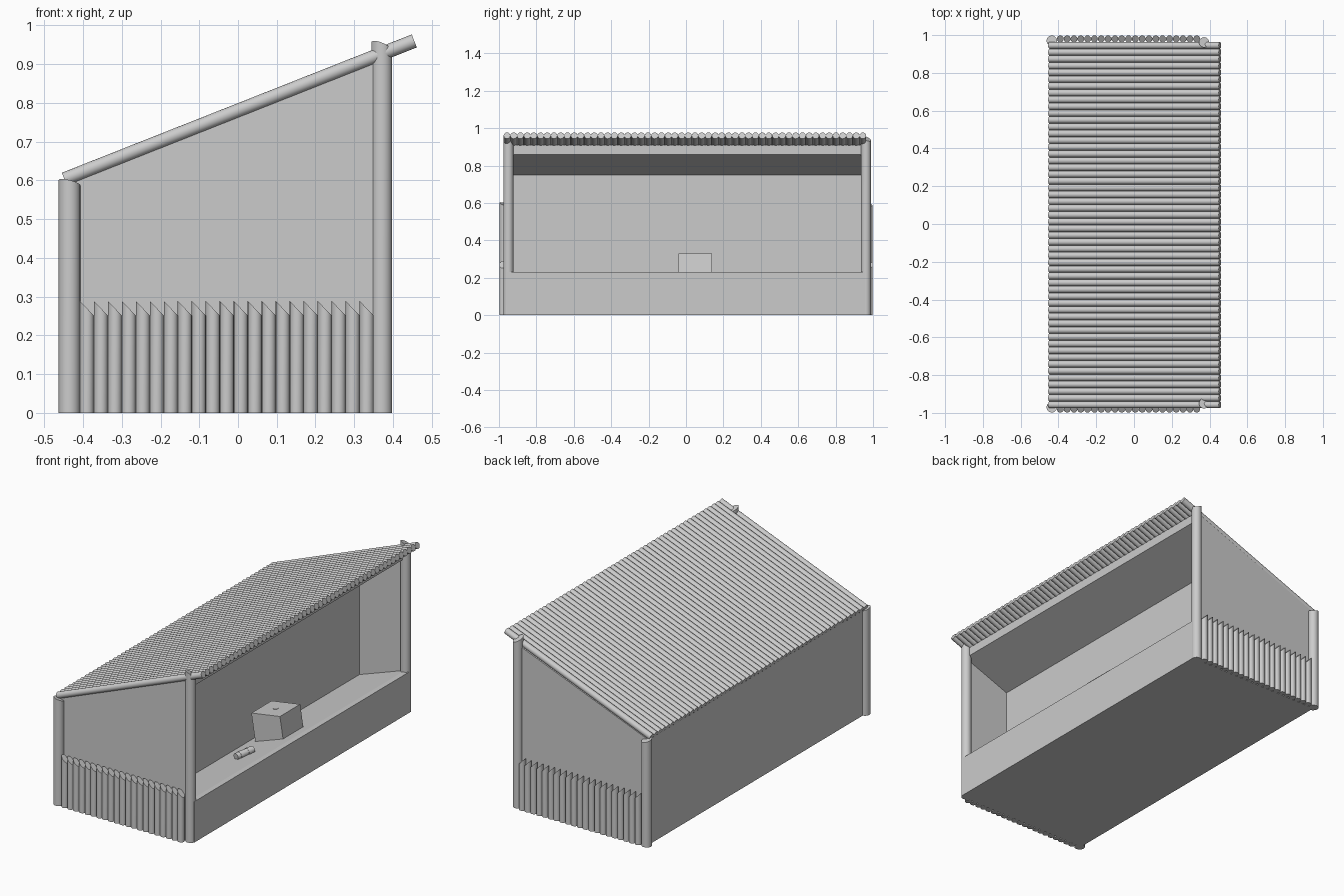
import bpy, bmesh
from math import radians, atan2, hypot
from mathutils import Matrix, Vector

if "Cube" in bpy.data.objects:
    bpy.data.objects.remove(bpy.data.objects["Cube"])


def finish(bm, name):
    bmesh.ops.recalc_face_normals(bm, faces=bm.faces[:])
    me = bpy.data.meshes.new(name)
    bm.to_mesh(me)
    bm.free()
    ob = bpy.data.objects.new(name, me)
    bpy.context.collection.objects.link(ob)
    return ob


def log(bm, p, q, r, slant=(0, 0), n=16):
    """Round log from p to q; slant tilts the top cut of upright logs."""
    p, q = Vector(p), Vector(q)
    d = q - p
    new = bmesh.ops.create_cone(bm, cap_ends=True, segments=n, radius1=r,
                                radius2=r, depth=d.length)["verts"]
    for v in new:
        if v.co.z > 0:
            v.co.z += slant[0] * v.co.x + slant[1] * v.co.y
    rot = Vector((0, 0, 1)).rotation_difference(d).to_matrix().to_4x4()
    bmesh.ops.transform(bm, matrix=Matrix.Translation((p + q) / 2) @ rot, verts=new)
    for f in {f for v in new for f in v.link_faces}:
        f.smooth = len(f.verts) == 4


def logs(name, items, r, slant=(0, 0), n=16):
    bm = bmesh.new()
    for p, q in items:
        log(bm, p, q, r, slant, n)
    return finish(bm, name)


def extrude_profile(name, pts, y0, y1):
    bm = bmesh.new()
    f = bm.faces.new([bm.verts.new((x, y0, z)) for x, z in pts])
    ext = bmesh.ops.extrude_face_region(bm, geom=[f])["geom"]
    bmesh.ops.translate(bm, vec=(0, y1 - y0, 0),
                        verts=[v for v in ext if isinstance(v, bmesh.types.BMVert)])
    return finish(bm, name)


# Stall body with sloped display recess, closed by thin end walls
back, top_back, top_front = -0.44, 0.592, 0.91
extrude_profile("stall_body", [
    (back, 0), (0.398, 0), (0.398, 0.23), (0.37, 0.23), (0.085, 0.13),
    (0.085, 0.75), (0.37, 0.86), (0.37, top_front), (back, top_back)], -0.957, 0.957)
for side, s in (("front", -1), ("rear", 1)):
    extrude_profile("end_wall_" + side, [
        (back, 0), (0.37, 0), (0.37, top_front), (back, top_back)], s * 0.957, s * 0.964)

# Corner posts with slanted tops
logs("tall_posts", [((0.371, y, 0), (0.371, y, 0.945)) for y in (-0.95, 0.962)],
     0.027, (-0.4, -0.4), 24)
logs("short_posts", [((-0.435, y, 0), (-0.435, y, 0.594)) for y in (-0.97, 0.97)],
     0.028, (-0.25, -0.25), 24)

# Stakes along both end walls
for side, y in (("front", -0.98), ("rear", 0.98)):
    xs = [-0.39 + i * 0.0361 for i in range(21)]
    logs("stakes_" + side, [((x, y, 0), (x, y, 0.27)) for x in xs], 0.0182, (-1.05, 0))

# Roof of sloping poles
ys = [-0.957 + i * 0.0359 for i in range(54)]
logs("roof_poles", [((-0.448, y, 0.603), (0.455, y, 0.96)) for y in ys], 0.018)

# Crate leaning on the sloped floor, with a small plug on top
tilt = Matrix.Translation((0.215, 0.05, 0.222)) @ Matrix.Rotation(radians(-9), 4, 'Y')
bm = bmesh.new()
bmesh.ops.create_cube(bm, size=1, matrix=tilt @ Matrix.Diagonal((0.18, 0.18, 0.19, 1)))
finish(bm, "crate")
logs("crate_plug", [(tilt @ Vector((0, 0, 0.09)), tilt @ Vector((0, 0, 0.097)))], 0.013)

# Loose stick with two bands
c, d = Vector((0.225, -0.265, 0.193)), Vector((0.034, 0.115, 0.012)).normalized()
logs("stick", [(c - d * 0.055, c + d * 0.055)], 0.019)
logs("stick_bands", [(c + d * (t - 0.008), c + d * (t + 0.008)) for t in (-0.025, 0.025)], 0.021)
